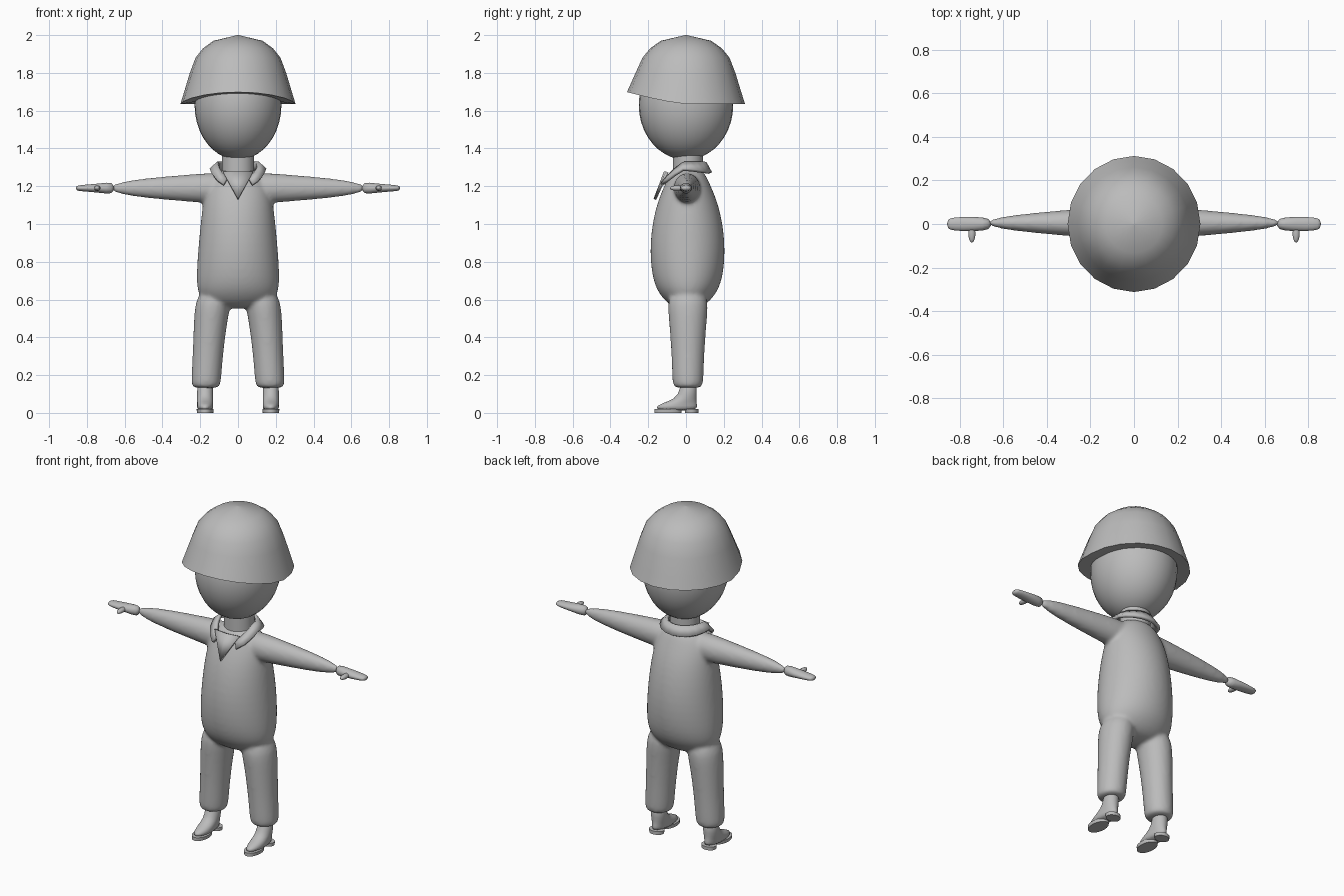
import bpy, bmesh
from math import sin, cos, pi, radians
from mathutils import Matrix, Vector

cube = bpy.data.objects.get("Cube")
if cube:
    bpy.data.objects.remove(cube, do_unlink=True)

SHADE = (0.5, 0.5, 0.5, 1)
grey = bpy.data.materials.new("plain grey")
grey.use_nodes = True
grey.diffuse_color = SHADE
grey.node_tree.nodes["Principled BSDF"].inputs["Base Color"].default_value = SHADE


def ring_point(axis, along, across, other):
    """Place a cross-section point for a part running along z or x."""
    if axis == "z":
        return Vector((across, other, along))
    return Vector((along, across, other))


def loft(bm, rings, centre=(0, 0), axis="z", sides=24):
    """Capped skin over ellipses given as (position, radius, other radius, shift)."""
    loops = []
    for along, radius, other_radius, *shift in rings:
        middle = Vector(centre) + Vector(shift[0] if shift else (0, 0))
        loop = []
        for i in range(sides):
            angle = 2 * pi * i / sides
            across = middle.x + radius * cos(angle)
            other = middle.y + other_radius * sin(angle)
            loop.append(bm.verts.new(ring_point(axis, along, across, other)))
        loops.append(loop)
    for lower, upper in zip(loops, loops[1:]):
        for i in range(sides):
            j = (i + 1) % sides
            bm.faces.new((lower[i], lower[j], upper[j], upper[i]))
    bm.faces.new(loops[0])
    bm.faces.new(loops[-1])
    return loops


def ball(bm, centre, radii):
    """Ellipsoid."""
    matrix = Matrix.Translation(centre) @ Matrix.Diagonal((*radii, 1))
    bmesh.ops.create_uvsphere(bm, u_segments=32, v_segments=20, radius=1, matrix=matrix)


def finish(name, bm, sharp_angle=40, subdivisions=0, thickness=0):
    """Turn the bmesh into a shaded object, optionally rounded or thickened."""
    bmesh.ops.recalc_face_normals(bm, faces=bm.faces)
    mesh = bpy.data.meshes.new(name)
    bm.to_mesh(mesh)
    bm.free()
    mesh.materials.append(grey)
    mesh.shade_smooth()
    part = bpy.data.objects.new(name, mesh)
    bpy.context.collection.objects.link(part)
    if subdivisions:
        rounding = part.modifiers.new("Rounding", "SUBSURF")
        rounding.levels = rounding.render_levels = subdivisions
    else:
        mesh.set_sharp_from_angle(angle=radians(sharp_angle))
    if thickness:
        shell = part.modifiers.new("Thickness", "SOLIDIFY")
        shell.thickness = thickness
        shell.offset = 0
    return part


# Overall suit: torso, sleeves and legs melted into one smooth skin
bm = bmesh.new()
loft(bm, [(0.55, 0.13, 0.07), (0.61, 0.21, 0.14), (0.7, 0.225, 0.19),
          (0.9, 0.21, 0.205), (1.1, 0.19, 0.17), (1.22, 0.165, 0.115),
          (1.3, 0.09, 0.08)], centre=(0, 0.008))
for side in (1, -1):
    loft(bm, [(side * 0.05, 0.08, 0.09), (side * 0.2, 0.07, 0.077),
              (side * 0.7, 0.026, 0.037)], centre=(0.005, 1.19), axis="x")
    leg = [(0.13, 0.07, 0.17), (0.15, 0.08, 0.17), (0.3, 0.08, 0.16),
           (0.5, 0.09, 0.145), (0.66, 0.1, 0.12)]
    loft(bm, [(z, r, r * (1 + z / 4), (side * x, 0)) for z, r, x in leg], centre=(0, 0.01))
suit = finish("overall_suit", bm, subdivisions=2)
melt = suit.modifiers.new("Melt", "REMESH")
melt.mode = "VOXEL"
melt.voxel_size = 0.01
melt.use_smooth_shade = True
soften = suit.modifiers.new("Soften", "SMOOTH")
soften.iterations = 10

# Egg-shaped head
bm = bmesh.new()
ball(bm, (0, 0, 1.63), (0.23, 0.25, 0.29))
finish("head", bm)

# Neck
bm = bmesh.new()
loft(bm, [(1.2, 0.085, 0.08), (1.4, 0.085, 0.08)], centre=(0, 0.01))
finish("neck", bm)

# Helmet: flared dome with a shelf beneath and a rim raised at the front
bm = bmesh.new()
profile = [(1.65, 0.21), (1.635, 0.305), (1.7, 0.285), (1.8, 0.255), (1.88, 0.225),
           (1.93, 0.185), (1.97, 0.13), (2, 0.004)]
dome = loft(bm, [(z, r, r * 1.025) for z, r in profile], sides=20)
for loop, lift in zip(dome, (0.06, 0.06, 0.045, 0.015)):
    for vert in loop:
        vert.co.z += lift * max(0, -vert.co.y / 0.3) ** 1.3
finish("helmet", bm, sharp_angle=50)

# Collar: a folded strip swept around the neck, open at the front
bm = bmesh.new()
steps = 16
start, end = radians(-58), radians(238)
strip = []
for i in range(steps + 1):
    angle = start + (end - start) * i / steps
    drop = 0.1 * max(0, -sin(angle)) ** 1.2
    sag = 0.02 * max(0, sin(angle))
    inner = (0.105 * cos(angle), 0.11 * sin(angle) - 0.01, 1.325 - drop)
    outer = (0.145 * cos(angle), 0.14 * sin(angle) - 0.01, 1.29 - drop - sag)
    strip.append((bm.verts.new(inner), bm.verts.new(outer)))
for here, there in zip(strip, strip[1:]):
    bm.faces.new((here[0], there[0], there[1], here[1]))
finish("collar", bm, thickness=0.018)

# Pointed shirt front inside the collar
bm = bmesh.new()
top = bm.verts.new((0, -0.11, 1.275))
tip = bm.verts.new((0, -0.165, 1.13))
for side in (1, -1):
    bm.faces.new((top, tip, bm.verts.new((side * 0.08, -0.1, 1.275))))
finish("shirt_front", bm, thickness=0.015)

for side, label in ((1, "left"), (-1, "right")):
    # Mitten hand
    bm = bmesh.new()
    loft(bm, [(side * 0.65, 0.027, 0.037), (side * 0.74, 0.035, 0.023),
              (side * 0.83, 0.031, 0.017), (side * 0.86, 0.022, 0.012)],
         centre=(0, 1.19), axis="x")
    finish(label + "_hand", bm, subdivisions=1)

    # Thumb
    bm = bmesh.new()
    ball(bm, (side * 0.745, -0.045, 1.19), (0.016, 0.04, 0.014))
    finish(label + "_thumb", bm)

    # Boot: long foot narrowing into an ankle shaft
    bm = bmesh.new()
    boot = [(0.01, 0.11, -0.05), (0.04, 0.11, -0.05), (0.06, 0.075, -0.02),
            (0.09, 0.046, 0.01), (0.17, 0.046, 0.015)]
    loft(bm, [(z, 0.043, length, (0, y)) for z, length, y in boot], centre=(side * 0.174, 0))
    finish(label + "_boot", bm, subdivisions=1)

    # Sole plate and heel block
    bm = bmesh.new()
    for y, length in ((-0.095, 0.072), (0.03, 0.035)):
        loft(bm, [(0, 0.043, length), (0.02, 0.045, length)], centre=(side * 0.174, y))
    finish(label + "_boot_sole", bm)
